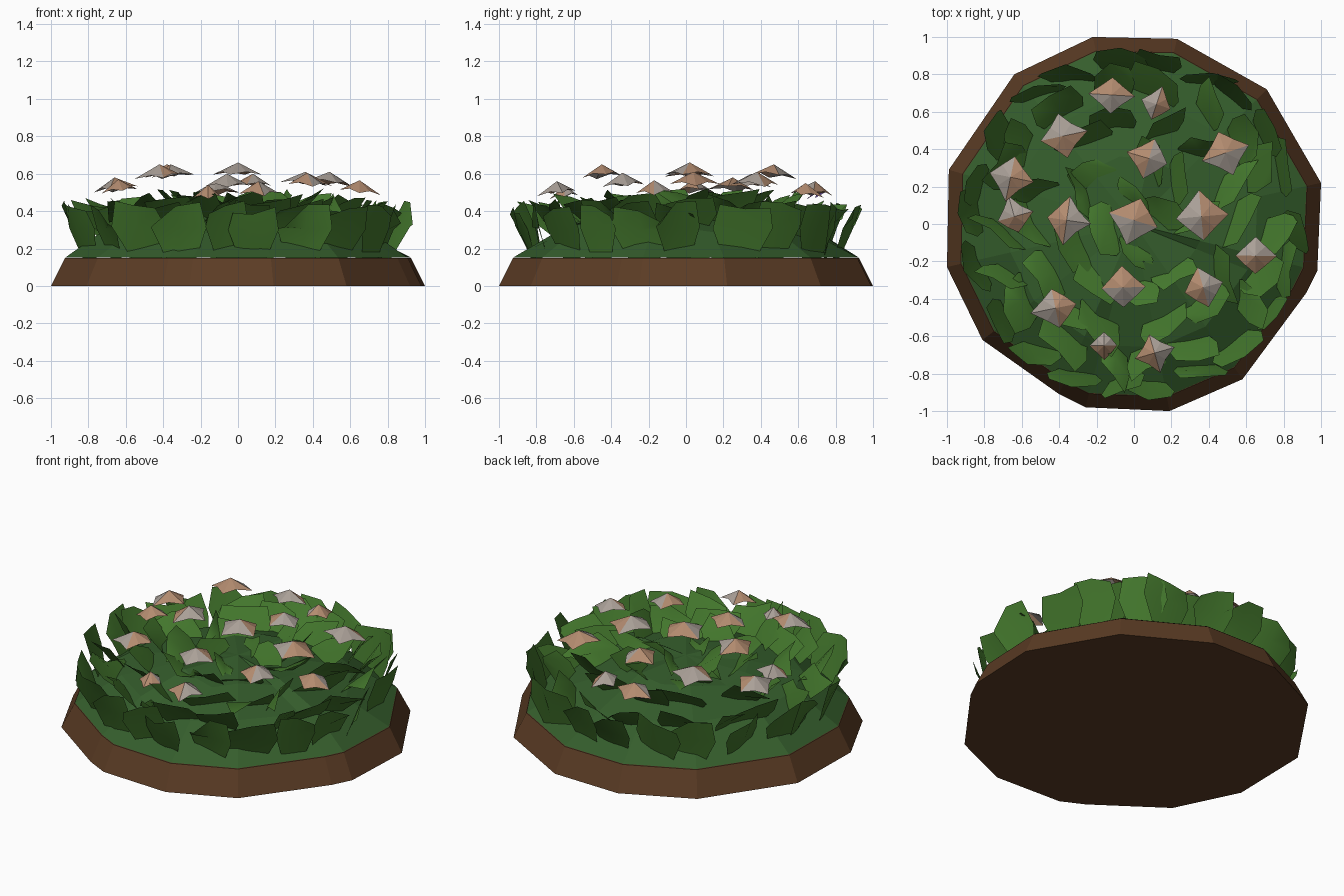
import bpy, random
from math import sin, cos, pi
from mathutils import Vector

if "Cube" in bpy.data.objects:
    bpy.data.objects.remove(bpy.data.objects["Cube"])

random.seed(5)
rnd = random.uniform


def material(name, rgb):
    m = bpy.data.materials.new(name)
    m.diffuse_color = (*rgb, 1)
    m.use_nodes = True
    m.node_tree.nodes["Principled BSDF"].inputs["Base Color"].default_value = m.diffuse_color
    return m


SOIL = material("soil_brown", (0.105, 0.045, 0.018))
LEAF = material("leaf_green", (0.055, 0.18, 0.025))
DARK = material("mound_green", (0.035, 0.11, 0.025))
TAN = material("petal_tan", (0.45, 0.26, 0.16))
PALE = material("petal_pale", (0.40, 0.35, 0.31))
PURPLE = material("petal_purple", (0.2, 0.1, 0.45))


def build(name, verts, faces, mats, slots=None, smooth=False):
    me = bpy.data.meshes.new(name)
    me.from_pydata(verts, [], faces)
    for m in mats:
        me.materials.append(m)
    for i, p in enumerate(me.polygons):
        p.use_smooth = smooth
        if slots:
            p.material_index = slots[i]
    ob = bpy.data.objects.new(name, me)
    bpy.context.collection.objects.link(ob)
    return ob


# Soil slab with an irregular fourteen-sided rim
rim = [(-.22, 1), (-.64, .8), (-.99, .29), (-1, -.23), (-.81, -.62), (-.4, -.91),
       (-.26, -.98), (.19, -1), (.58, -.83), (.92, -.37), (.98, -.25), (1, .22),
       (.71, .72), (.23, .99)]
n = len(rim)
verts = [(x, y, 0) for x, y in rim] + [(x * .925, y * .925, .15) for x, y in rim]
faces = [(i, (i + 1) % n, n + (i + 1) % n, n + i) for i in range(n)]
faces += [tuple(reversed(range(n))), tuple(range(n, 2 * n))]
build("soil_bed", verts, faces, [SOIL])

# Low green mound under the leaves
verts, faces = [], []
for s, z in ((.922, .153), (.66, .31), (.36, .41)):
    verts += [(x * s, y * s, z + (rnd(-.03, .03) if s < .8 else 0)) for x, y in rim]
verts.append((0, 0, .44))
for r in range(2):
    faces += [(r * n + i, r * n + (i + 1) % n, (r + 1) * n + (i + 1) % n, (r + 1) * n + i)
              for i in range(n)]
faces += [(2 * n + i, 2 * n + (i + 1) % n, 3 * n) for i in range(n)]
build("foliage_mound", verts, faces, [DARK])

# Rings of broad, folded, jagged leaves leaning outward
verts, faces = [], []


def leaf(a, r0, r1, z0, z1, w, twist):
    out = Vector((cos(a), sin(a), 0))
    yaw = a + rnd(-twist, twist)
    side = Vector((-sin(yaw), cos(yaw), 0))
    face = Vector((cos(yaw), sin(yaw), 0))
    b = len(verts)
    cut = random.choice((-1, 1))
    fold = rnd(-.03, .06)
    for t, half in ((0, .55), (.55, 1), (1, .85)):
        for k in (-1, 0, 1):
            r = r0 + (r1 - r0) * t
            z = z0 + (z1 - z0) * t
            if t == 1 and k == cut:
                z -= rnd(.02, .13)
            elif t == 1 and k == 0:
                z -= rnd(0, .04)
            p = out * r + side * (k * half * w) + face * (fold * t if k == 0 else 0)
            # keep wide leaves inside the planted circle
            p *= min(1, .945 / p.length)
            verts.append((p.x, p.y, z))
    for row in (0, 3):
        for c in (0, 1):
            i = b + row + c
            faces.append((i, i + 1, i + 4, i + 3))


for count, r0, r1, z0, z1, w, twist in ((22, .82, .925, .15, .45, .15, .5),
                                        (18, .63, .82, .22, .46, .15, .9),
                                        (14, .45, .64, .28, .50, .15, .9),
                                        (9, .24, .42, .34, .515, .15, .9),
                                        (4, .05, .22, .38, .52, .14, .8)):
    for i in range(count):
        a = 2 * pi * (i + rnd(-.3, .3)) / count
        leaf(a, r0 + rnd(-.04, .02), r1 + rnd(-.04, .01), z0,
             z1 + rnd(-.03, .01), w * rnd(.75, 1.1), twist)
build("leaves", verts, faces, [LEAF], smooth=True)

# Blossoms: shallow four-petal pyramids, (x, y, tip height, radius)
blossoms = [(-.12, .69, .56, .11), (.12, .64, .55, .09), (-.38, .47, .65, .12),
            (.08, .35, .60, .115), (.49, .38, .61, .125), (-.66, .25, .58, .12),
            (-.64, .04, .57, .10), (-.36, .02, .65, .12), (0, .02, .66, .135),
            (.36, .04, .61, .14), (.65, -.17, .565, .11), (.37, -.34, .605, .115),
            (-.06, -.34, .60, .12), (-.42, -.45, .65, .12), (-.16, -.65, .54, .08),
            (.11, -.69, .56, .10)]
for j, (x, y, z, r) in enumerate(blossoms):
    turn = rnd(-.35, .35)
    tilt = Vector((x, y)) * .2
    verts = [(x, y, z)]
    for k in range(8):
        a = turn + k * pi / 4
        s = r * (rnd(.85, 1.15) if k % 2 == 0 else .68)
        dx, dy = s * cos(a), s * sin(a)
        drop = (.065 if k % 2 == 0 else .05) + dx * tilt.x + dy * tilt.y
        verts.append((x + dx, y + dy, z - drop))
    faces = [(0, 1 + k, 1 + (k + 1) % 8) for k in range(8)]
    slots = [(k // 2 + j) % 4 // 2 for k in range(8)]
    # one petal tip folds under and shows its purple back
    if j in (0, 1):
        verts.append((x - .04, y, z - .09))
        faces.append((5, 4, 9))
        slots.append(2)
    build(f"blossom_{j + 1}", verts, faces, [TAN, PALE, PURPLE], slots)
